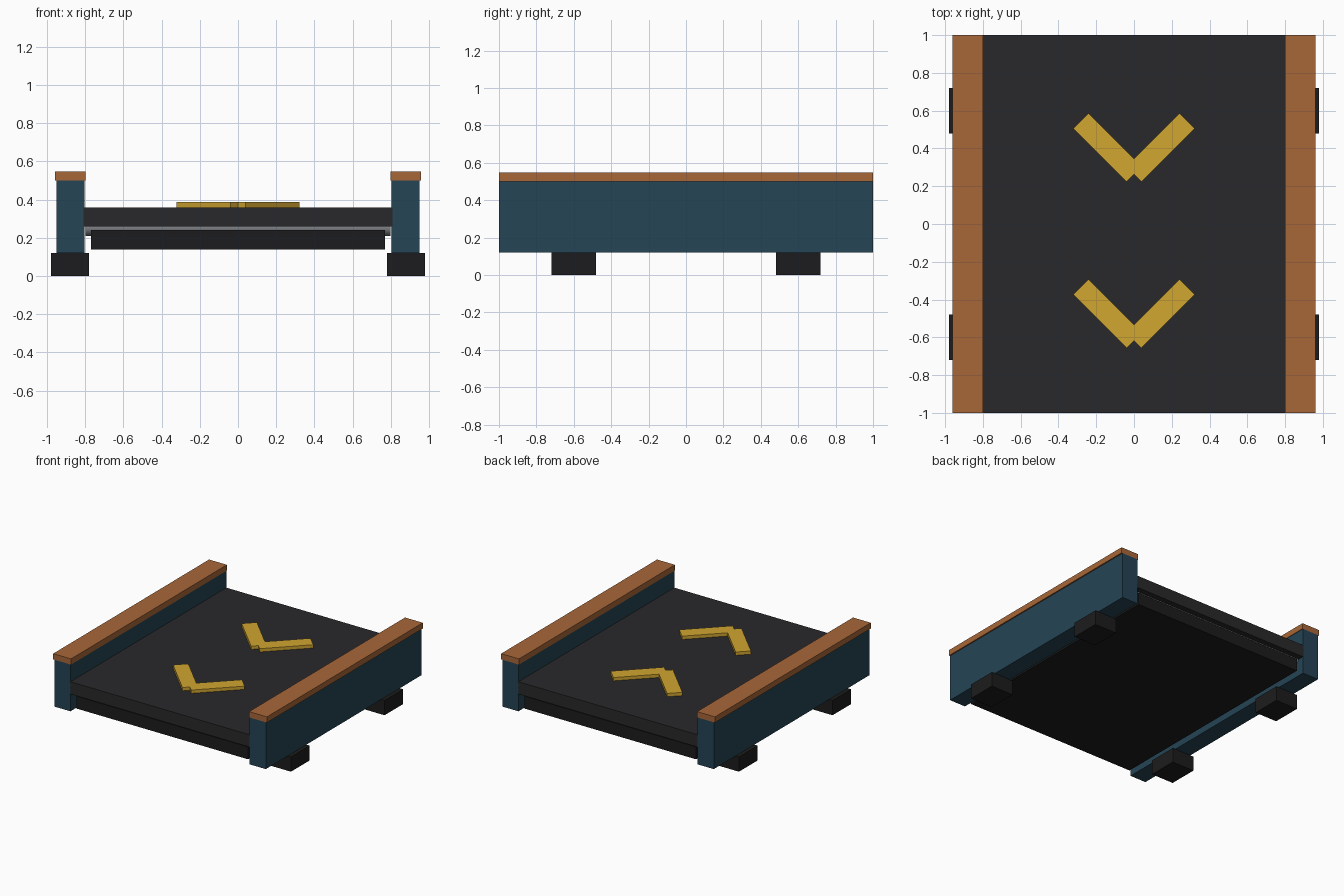
import bpy
from math import radians

if "Cube" in bpy.data.objects:
    bpy.data.objects.remove(bpy.data.objects["Cube"])


def material(name, rgb):
    m = bpy.data.materials.new(name)
    m.diffuse_color = (*rgb, 1)
    m.use_nodes = True
    m.node_tree.nodes["Principled BSDF"].inputs["Base Color"].default_value = m.diffuse_color
    return m


BLACK = material("black", (0.012, 0.012, 0.013))
RUBBER = material("rubber", (0.022, 0.022, 0.024))
BLUE = material("blue", (0.018, 0.058, 0.09))
ORANGE = material("orange", (0.39, 0.135, 0.04))
YELLOW = material("yellow", (0.64, 0.38, 0.03))
STEEL = material("steel", (0.25, 0.26, 0.28))


def box(name, x, y, z, mat, turn=0):
    """Box from (min, max) ranges, turned about its own centre."""
    bpy.ops.mesh.primitive_cube_add(
        size=1, location=[sum(r) / 2 for r in (x, y, z)])
    ob = bpy.context.object
    ob.name = name
    ob.scale = [r[1] - r[0] for r in (x, y, z)]
    ob.rotation_euler.z = radians(turn)
    ob.data.materials.append(mat)
    return ob


# Belt: upper run and return run
box("belt_top", (-0.81, 0.81), (-1, 1), (0.26, 0.36), RUBBER)
box("belt_return", (-0.77, 0.77), (-0.97, 0.97), (0.14, 0.24), BLACK)

# Rollers between the two runs
for i in range(7):
    bpy.ops.mesh.primitive_cylinder_add(
        vertices=16, radius=0.05, depth=1.6,
        location=(0, -0.9 + 0.3 * i, 0.26), rotation=(0, radians(90), 0))
    roller = bpy.context.object
    roller.name = f"roller_{i + 1}"
    roller.data.materials.append(STEEL)
    bpy.ops.object.shade_smooth_by_angle()

for side, s in (("left", -1), ("right", 1)):
    # Side rail with its cap
    box(f"side_rail_{side}", sorted((s * 0.805, s * 0.95)), (-1, 1), (0.12, 0.5), BLUE)
    box(f"rail_cap_{side}", sorted((s * 0.8, s * 0.96)), (-1, 1), (0.5, 0.547), ORANGE)
    # Feet
    for end, e in (("front", -1), ("back", 1)):
        box(f"foot_{end}_{side}", sorted((s * 0.78, s * 0.98)),
            sorted((e * 0.48, e * 0.72)), (0, 0.12), BLACK)
    # Arrow bars on the belt
    for end, y in (("front", -0.475), ("back", 0.405)):
        box(f"arrow_{end}_{side}", (s * 0.14 - 0.2, s * 0.14 + 0.2),
            (y - 0.057, y + 0.057), (0.355, 0.387), YELLOW, s * 45)
